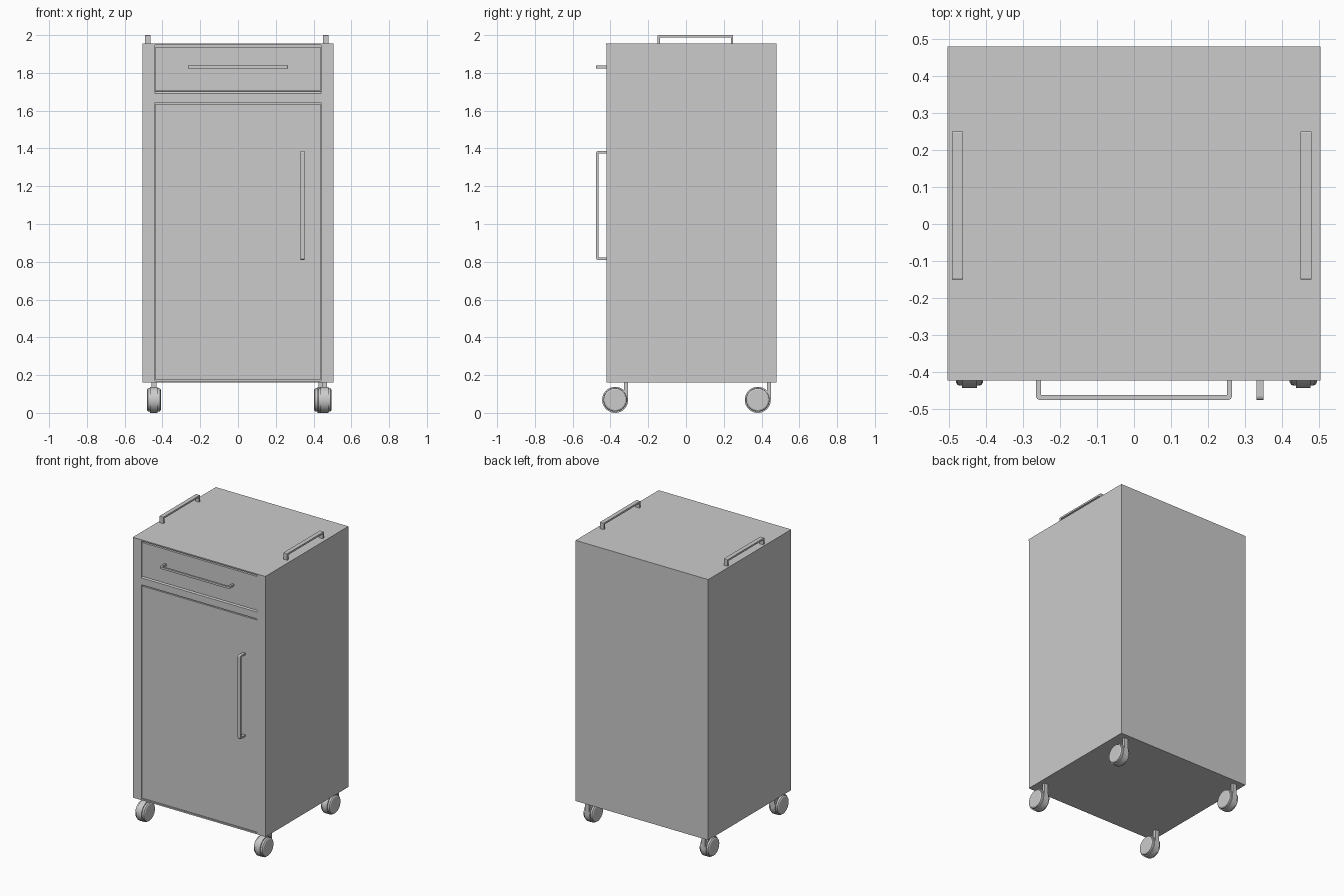
import bpy, bmesh, math
from mathutils import Vector, Matrix

cube = bpy.data.objects.get("Cube")
if cube:
    bpy.data.objects.remove(cube, do_unlink=True)

grey = bpy.data.materials.new("light grey metal")
grey.use_nodes = True
colour = (0.6, 0.6, 0.6, 1)
grey.diffuse_color = colour
grey.node_tree.nodes["Principled BSDF"].inputs["Base Color"].default_value = colour


def finish(name, bm):
    bmesh.ops.recalc_face_normals(bm, faces=bm.faces)
    mesh = bpy.data.meshes.new(name)
    bm.to_mesh(mesh)
    bm.free()
    mesh.materials.append(grey)
    obj = bpy.data.objects.new(name, mesh)
    bpy.context.collection.objects.link(obj)
    return obj


def box(name, x0, x1, y0, y1, z0, z1):
    bm = bmesh.new()
    size = Matrix.Diagonal((x1 - x0, y1 - y0, z1 - z0, 1))
    middle = Matrix.Translation(((x0 + x1) / 2, (y0 + y1) / 2, (z0 + z1) / 2))
    bmesh.ops.create_cube(bm, size=1, matrix=middle @ size)
    return finish(name, bm)


def prism(name, outline, place, depth, rounded=(), radius=0.01):
    """Extrude an outline along depth, rounding the chosen corners."""
    bm = bmesh.new()
    verts = [bm.verts.new(place(u, v)) for u, v in outline]
    corners = [verts[i] for i in rounded]
    face = bm.faces.new(verts)
    ext = bmesh.ops.extrude_face_region(bm, geom=[face])["geom"]
    moved = {g for g in ext if isinstance(g, bmesh.types.BMVert)}
    bmesh.ops.translate(bm, verts=list(moved), vec=Vector(depth))
    if corners:
        edges = [e for c in corners for e in c.link_edges if e.other_vert(c) in moved]
        bmesh.ops.bevel(bm, geom=edges, offset=radius, segments=4, profile=0.5, affect='EDGES')
    return finish(name, bm)


def handle(name, length, height, bar, place, depth, radius):
    a, t = length / 2, bar
    outline = [(-a, 0), (-a, height), (a, height), (a, 0),
               (a - t, 0), (a - t, height - t), (t - a, height - t), (t - a, 0)]
    return prism(name, outline, place, depth, (1, 2), radius)


# Cabinet shell
W, FRONT, BACK, BASE, TOP = 0.505, -0.42, 0.48, 0.16, 1.955
INNER = 0.44
box("left_side", INNER, W, FRONT, BACK, BASE, 1.947)
box("right_side", -W, -INNER, FRONT, BACK, BASE, 1.947)
box("cabinet_core", -INNER, INNER, FRONT + 0.02, BACK, BASE, 1.947)
box("top_panel", -W, W, FRONT - 0.004, BACK, 1.947, TOP)
box("bottom_rail", -INNER, INNER, FRONT, FRONT + 0.02, BASE, 0.17)

# Drawer, sloped rail below it, and door
box("drawer_front", -INNER + 0.004, INNER - 0.002, FRONT, FRONT + 0.02, 1.703, 1.936)
rail = [(FRONT, 1.643), (FRONT, 1.691), (FRONT + 0.01, 1.702),
        (FRONT + 0.02, 1.702), (FRONT + 0.02, 1.643)]
prism("drawer_rail", rail, lambda u, v: (-INNER, u, v), (2 * INNER, 0, 0))
box("door", -INNER + 0.004, INNER - 0.002, FRONT, FRONT + 0.02, 0.175, 1.636)

# Handles
handle("drawer_handle", 0.53, 0.056, 0.013,
       lambda u, v: (u, FRONT - v, 1.824), (0, 0, 0.014), 0.011)
handle("door_handle", 0.576, 0.056, 0.012,
       lambda u, v: (0.331, FRONT - v, 1.098 + u), (0.02, 0, 0), 0.011)
for side, x in (("right", -0.492), ("left", 0.451)):
    handle(side + "_top_handle", 0.4, 2 - TOP, 0.012,
           lambda u, v: (x, 0.05 + u, TOP + v), (0.029, 0, 0), 0.004)


# Casters: wheel turned from a half profile, with a plate stem behind
def caster(name, x, y):
    profile = [(-0.037, 0), (-0.037, 0.053), (-0.032, 0.061), (-0.02, 0.062), (-0.02, 0.069),
               (0.02, 0.069), (0.02, 0.062), (0.032, 0.061), (0.037, 0.053), (0.037, 0)]
    bm = bmesh.new()
    verts = [bm.verts.new((x + w, y, 0.069 + r)) for w, r in profile]
    edges = [bm.edges.new(pair) for pair in zip(verts, verts[1:])]
    bmesh.ops.spin(bm, geom=verts + edges, cent=(x, y, 0.069), axis=(1, 0, 0),
                   angle=math.tau, steps=40)
    bmesh.ops.remove_doubles(bm, verts=bm.verts, dist=0.0002)
    wheel = finish(name + "_wheel", bm)
    bpy.ops.object.select_all(action='DESELECT')
    wheel.select_set(True)
    bpy.context.view_layer.objects.active = wheel
    bpy.ops.object.shade_smooth_by_angle(angle=math.radians(30))
    box(name + "_stem", x - 0.014, x + 0.014, y + 0.048, y + 0.069, 0.07, BASE)


caster("front_right", -0.445, -0.375)
caster("front_left", 0.458, -0.375)
caster("back_right", -0.445, 0.38)
caster("back_left", 0.44, 0.38)
